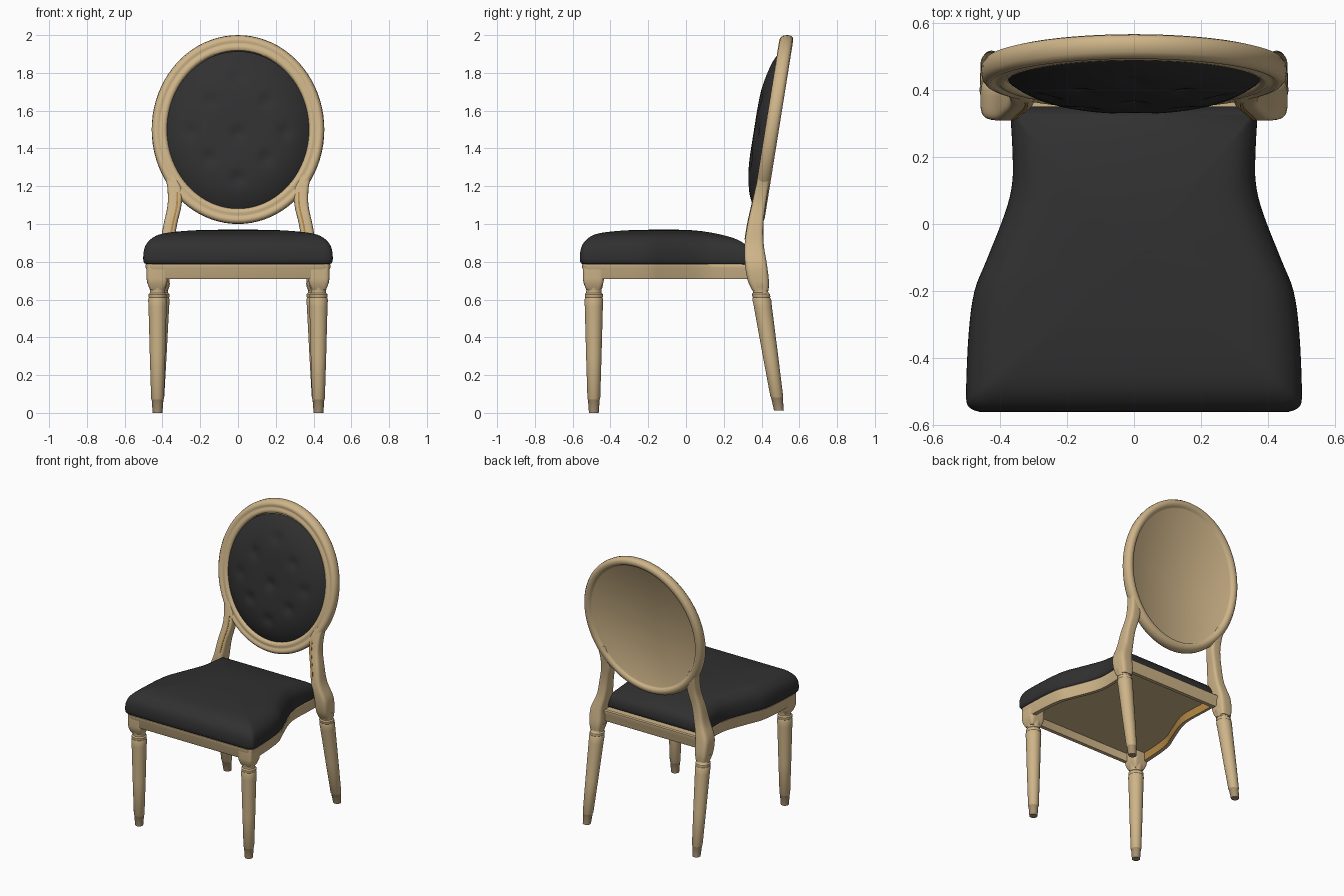
import bpy, bmesh, math
from mathutils import Vector

cube = bpy.data.objects.get("Cube")
if cube:
    bpy.data.objects.remove(cube)


def material(name, rgb):
    m = bpy.data.materials.new(name)
    m.use_nodes = True
    m.diffuse_color = (*rgb, 1)
    m.node_tree.nodes["Principled BSDF"].inputs["Base Color"].default_value = (*rgb, 1)
    return m


TAN = material("tan wood", (0.62, 0.46, 0.25))
BLACK = material("black upholstery", (0.03, 0.03, 0.03))
GOLD = material("gold trim", (0.46, 0.25, 0.06))
BROWN = material("brown foot", (0.38, 0.28, 0.16))


def loft(name, rings, mats, rule=None, angle=45):
    """Skin a stack of equal-sized rings and cap both ends."""
    bm = bmesh.new()
    loops = [[bm.verts.new(p) for p in ring] for ring in rings]
    n = len(loops[0])
    for a, b in zip(loops, loops[1:]):
        for i in range(n):
            j = (i + 1) % n
            bm.faces.new((a[i], a[j], b[j], b[i]))
    bm.faces.new(loops[0])
    bm.faces.new(loops[-1])
    bmesh.ops.recalc_face_normals(bm, faces=bm.faces)
    bm.normal_update()
    if rule:
        for f in bm.faces:
            f.material_index = rule(f)
    mesh = bpy.data.meshes.new(name)
    bm.to_mesh(mesh)
    bm.free()
    for m in mats:
        mesh.materials.append(m)
    obj = bpy.data.objects.new(name, mesh)
    bpy.context.collection.objects.link(obj)
    bpy.ops.object.select_all(action="DESELECT")
    obj.select_set(True)
    bpy.context.view_layer.objects.active = obj
    bpy.ops.object.shade_smooth_by_angle(angle=math.radians(angle))
    return obj


def smooth(points, steps=5):
    """Catmull-Rom curve through points of any dimension."""
    pts = [Vector(p) for p in points]
    pts = [pts[0]] + pts + [pts[-1]]
    out = []
    for a, b, c, d in zip(pts, pts[1:], pts[2:], pts[3:]):
        for s in range(steps):
            t = s / steps
            out.append(0.5 * (2 * b + (c - a) * t + (2 * a - 5 * b + 4 * c - d) * t * t
                              + (3 * b - a - 3 * c + d) * t ** 3))
    return out + [pts[-1]]


def section(x, y, z, hx, hy, power=1.0, n=32):
    """Horizontal superellipse: power 1 is round, smaller is squarer."""
    def bend(v):
        return math.copysign(abs(v) ** power, v)
    turns = [math.tau * (i + 0.5) / n for i in range(n)]
    return [(x + hx * bend(math.cos(a)), y + hy * bend(math.sin(a)), z) for a in turns]


# Shared plan outline of the seat
HALF = smooth([(0.37, 0.35), (0.362, 0.22), (0.363, 0.12), (0.385, 0.03), (0.44, -0.11),
               (0.475, -0.2), (0.492, -0.32), (0.50, -0.5), (0.492, -0.545), (0.46, -0.56)], 4)
CENTRE = -0.1


def outline(k, z, rear=0.0, sag=0.0):
    ring = []
    for side, pts in ((1, HALF), (-1, HALF[::-1])):
        for x, y in pts:
            y2 = CENTRE + (y - CENTRE) * k + (rear if y > 0.3 else 0)
            drop = sag * min(max(y2 + 0.05, 0) / 0.4, 1) ** 2
            ring.append((side * x * k, y2, z - drop))
    return ring


# Seat cushion: a soft dome that sinks towards the back
dome = smooth([(0.965, 0.785), (1, 0.80), (1, 0.85), (0.975, 0.89), (0.92, 0.921),
               (0.84, 0.943), (0.7, 0.957), (0.4, 0.968), (0.02, 0.97)], 3)
loft("seat_cushion", [outline(k, z, 0, max(z - 0.8, 0) * 0.3) for k, z in dome], [BLACK], angle=60)

# Seat rail with a recessed underside and gold inner side walls
rail = [(0.02, 0.765), (0.9, 0.765), (0.9, 0.708), (0.955, 0.708), (0.965, 0.716),
        (0.965, 0.755), (0.978, 0.768), (0.978, 0.785), (0.965, 0.792), (0.02, 0.792)]


def inner_side(f):
    c = f.calc_center_median()
    return int(abs(f.normal.x) > 0.6 and c.x * f.normal.x < 0 and c.z < 0.75)


loft("seat_rail", [outline(k, z, 0.055) for k, z in rail], [TAN, GOLD], inner_side, 35)

# Tilted oval back, described by ellipse size and depth
RX, RZ, MID = 0.457, 0.5, 1.5


def back_point(x, v, depth):
    return (x, 0.455 + 0.16 * v + depth, MID + v)


def oval(inset, depth, n=80):
    turns = [math.tau * i / n for i in range(n)]
    return [back_point((RX - inset) * math.cos(a), (RZ - inset) * math.sin(a), depth) for a in turns]


moulding = [(0.06, 0.018), (0.054, 0.022), (0.048, 0.032), (0.03, 0.037), (0.012, 0.032),
            (0.002, 0.018), (0, 0), (0.003, -0.02), (0.014, -0.033), (0.028, -0.037),
            (0.038, -0.031), (0.046, -0.03), (0.056, -0.036), (0.068, -0.036),
            (0.08, -0.028), (0.086, 0)]
loft("back_frame", [oval(i, d) for i, d in moulding], [TAN], angle=50)

# Back cushion: domed pad with tufted dimples
BUTTONS = [(0, -0.02), (0, -0.26), (0, 0.28)]
for s in (-1, 1):
    BUTTONS += [(s * 0.15, 0.15), (s * 0.25, -0.01), (s * 0.15, -0.15)]


def pad_ring(f, n=80):
    ring = []
    for i in range(n):
        a = math.tau * i / n
        x, v = 0.378 * f * math.cos(a), 0.418 * f * math.sin(a) - 0.004
        dimple = sum(math.exp(-((x - bx) ** 2 + (v - bv) ** 2) / 0.0012) for bx, bv in BUTTONS)
        ring.append(back_point(x, v, -0.022 - 0.073 * (1 - f ** 4) + 0.014 * dimple))
    return ring


loft("back_cushion", [pad_ring(1 - i / 24.5) for i in range(25)], [BLACK], angle=60)

# Leg turning: height and radius
turning = [(0, 0.026), (0.07, 0.031), (0.075, 0.034), (0.3, 0.041), (0.56, 0.048),
           (0.598, 0.050), (0.61, 0.046), (0.615, 0.048), (0.628, 0.048), (0.636, 0.041),
           (0.65, 0.040), (0.665, 0.046), (0.69, 0.05)]
# Back post: x, y, z, half width, half depth
post = smooth([(0.41, 0.395, 0.645, 0.038, 0.042), (0.41, 0.383, 0.70, 0.047, 0.056),
               (0.408, 0.37, 0.79, 0.047, 0.058), (0.378, 0.361, 0.89, 0.038, 0.051),
               (0.358, 0.368, 1.0, 0.036, 0.042), (0.336, 0.385, 1.1, 0.037, 0.037),
               (0.336, 0.402, 1.19, 0.038, 0.035), (0.358, 0.415, 1.26, 0.03, 0.03)], 4)


def foot_rule(f):
    return int(f.calc_center_median().z < 0.07)


for side, label in ((1, "left"), (-1, "right")):
    # Front leg and its square corner block
    loft(f"{label}_front_leg", [section(side * 0.426, -0.488, z, r, r) for z, r in turning],
         [TAN, BROWN], foot_rule, 35)
    block = [(0.65, 0.036), (0.665, 0.044), (0.69, 0.053), (0.71, 0.056), (0.788, 0.056)]
    loft(f"{label}_front_block", [section(side * 0.428, -0.49, z, h, h, 0.35) for z, h in block], [TAN])

    # Splayed rear leg
    rear = []
    for z, r in turning:
        t = z / 0.66
        rear.append(section(side * (0.426 - 0.016 * t), 0.492 - 0.1 * t, z + 0.012 * (1 - t), r, r))
    loft(f"{label}_rear_leg", rear, [TAN, BROWN], foot_rule, 35)

    # Curved post rising into the oval, with a thin inlay on its front
    loft(f"{label}_back_post", [section(side * x, y, z, hx, hy, 0.5) for x, y, z, hx, hy in post],
         [TAN], angle=50)
    strip = [section(side * (x - 0.012), y - hy, z, 0.005, 0.003, 0.5, 8)
             for x, y, z, hx, hy in post if 0.9 < z < 1.19]
    loft(f"{label}_post_inlay", strip, [GOLD])
